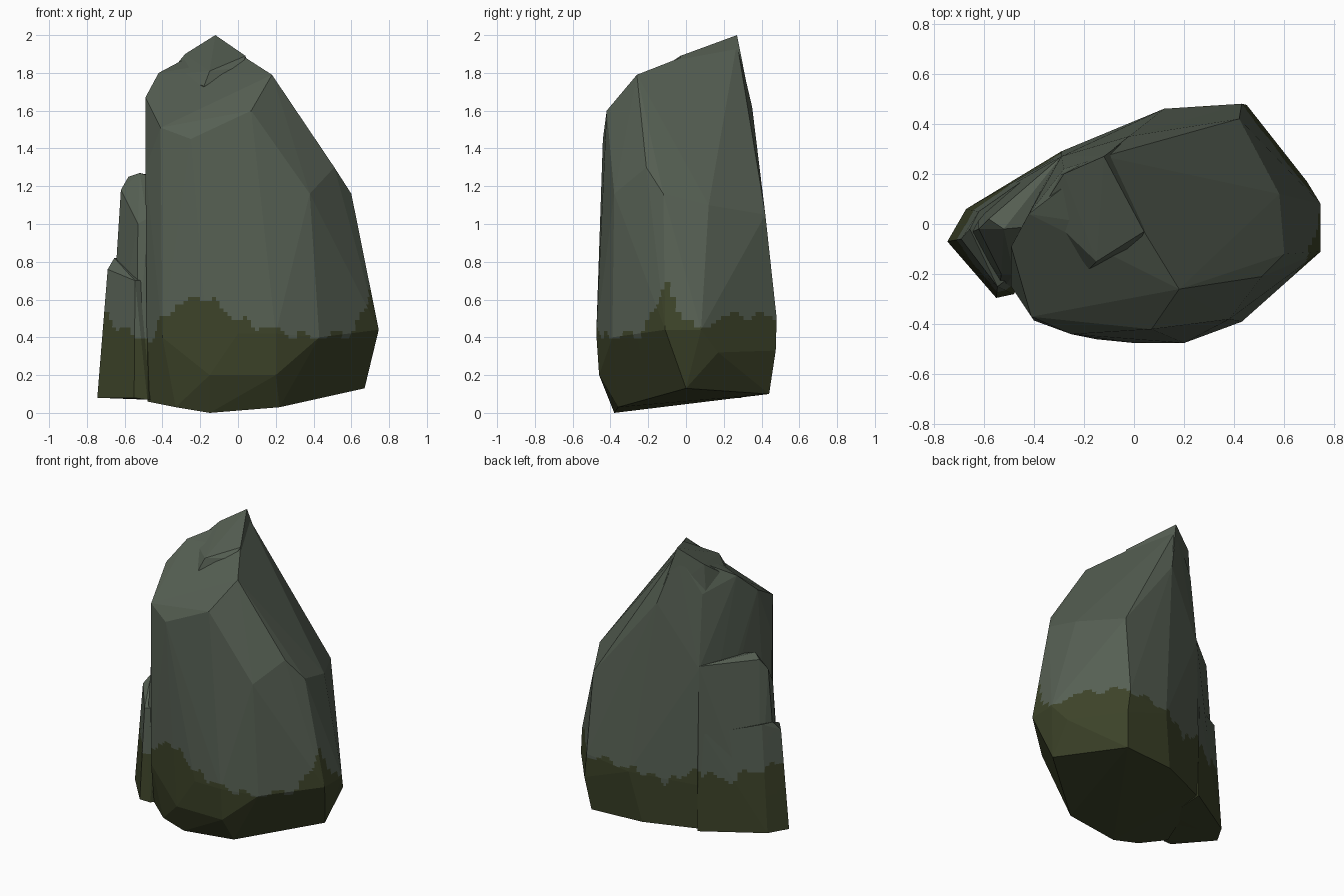
import bpy, bmesh, math
from mathutils import Vector

if "Cube" in bpy.data.objects:
    bpy.data.objects.remove(bpy.data.objects["Cube"])


def material(name, rgb):
    m = bpy.data.materials.new(name)
    m.diffuse_color = (*rgb, 1)
    m.use_nodes = True
    m.node_tree.nodes["Principled BSDF"].inputs["Base Color"].default_value = m.diffuse_color
    return m


STONE = material("grey green stone", (0.092, 0.115, 0.086))
MOSS = material("dark moss", (0.046, 0.056, 0.022))

# Moss line: (angle around the rock in degrees, height)
MOSS_LINE = [(-180, .55), (-163, .45), (-149, .38), (-130, .56), (-113, .62),
             (-90, .50), (-66, .43), (-45, .40), (-22, .42), (-13, .55),
             (-8, .70), (-3, .55), (4, .43), (17, .52), (43, .51), (90, .45),
             (105, .40), (135, .50), (160, .44), (180, .55)]


def moss_height(p):
    a = math.degrees(math.atan2(p.y, p.x))
    for (a0, h0), (a1, h1) in zip(MOSS_LINE, MOSS_LINE[1:]):
        if a <= a1:
            h = h0 + (h1 - h0) * (a - a0) / (a1 - a0)
            break
    return h + 0.02 * math.sin(math.radians(a * 20)) + 0.01 * math.sin(math.radians(a * 33))


def rock(name, points):
    """Faceted chunk: convex hull, sliced finely around the moss line."""
    bm = bmesh.new()
    for p in points:
        bm.verts.new(p)
    res = bmesh.ops.convex_hull(bm, input=bm.verts[:])
    loose = {v for v in res["geom_interior"] + res["geom_unused"]
             if isinstance(v, bmesh.types.BMVert)}
    bmesh.ops.delete(bm, geom=list(loose), context='VERTS')
    bmesh.ops.dissolve_limit(bm, angle_limit=math.radians(1.5),
                             verts=bm.verts[:], edges=bm.edges[:])

    def cut(faces, co, no):
        geom = set(faces)
        for f in faces:
            geom.update(f.edges)
            geom.update(f.verts)
        bmesh.ops.bisect_plane(bm, geom=list(geom), dist=1e-5, plane_co=co, plane_no=no)

    for i in range(22):
        cut(bm.faces[:], (0, 0, 0.333 + i * 0.02), (0, 0, 1))
    for i in range(72):
        a = math.radians(i * 2.5 + 0.7)
        band = [f for f in bm.faces if 0.333 < f.calc_center_median().z < 0.753]
        cut(band, (0, 0, 0), (math.sin(a), -math.cos(a), 0))
    for f in bm.faces:
        c = f.calc_center_median()
        f.material_index = int(c.z < moss_height(c))
        f.smooth = False
    bmesh.ops.recalc_face_normals(bm, faces=bm.faces[:])
    me = bpy.data.meshes.new(name)
    bm.to_mesh(me)
    bm.free()
    me.materials.append(STONE)
    me.materials.append(MOSS)
    bpy.context.collection.objects.link(bpy.data.objects.new(name, me))


# Main boulder
rock("main_boulder", [
    # underside
    (-.33, -.35, .03), (-.15, -.38, 0), (.22, -.36, .03), (.67, 0, .13),
    (.42, .44, .10), (.05, .41, .10), (-.29, .27, .09), (-.48, -.24, .06),
    # widest belt
    (-.15, -.46, .2), (.2, -.46, .2), (-.40, -.385, .4), (0, -.475, .42),
    (.2, -.475, .42), (.43, -.39, .40), (.745, -.11, .44), (.745, .08, .44),
    (.69, .17, .32), (.45, .475, .33), (.43, .48, .5), (.12, .46, .45),
    (-.29, .29, .4),
    # shoulders
    (.38, -.38, 1.16), (.51, -.21, 1.30), (.6, -.12, 1.16), (.58, .12, 1.1),
    (.42, .42, 1.05), (.1, .39, 1.25), (-.29, .27, 1.2), (-.49, -.25, 1.3),
    # upper facets
    (-.41, -.37, 1.51), (-.25, -.44, 1.45), (.07, -.42, 1.60),
    (.18, -.26, 1.79), (.04, -.03, 1.88), (-.49, -.09, 1.67),
    (-.42, .04, 1.80), (-.02, .35, 1.62), (-.12, .27, 1.96), (-.28, .22, 1.7),
])

# Peak, stepping up from the front top facet
rock("peak", [
    (-.12, .27, 2.0), (.04, -.03, 1.89), (-.15, -.15, 1.81), (-.18, -.18, 1.73),
    (.02, -.08, 1.83), (-.37, .06, 1.79), (-.28, .2, 1.9),
    (-.3, .2, 1.6), (-.02, .345, 1.62), (.1, 0, 1.6), (-.2, -.1, 1.6),
])

# Upright slab leaning on the left side
rock("side_slab", [
    (-.52, -.02, 1.27), (-.58, .02, 1.25), (-.62, -.02, 1.18), (-.29, .27, 1.22),
    (-.53, -.2, 1.0), (-.48, -.2, 1.03), (-.3, 0, 1.2),
    (-.69, -.05, .08), (-.62, .08, .08), (-.29, .29, .08), (-.54, -.28, .08),
    (-.48, -.27, .08), (-.3, 0, .07),
])

# Lower outer ledge of the slab
rock("slab_ledge", [
    (-.655, -.02, .82), (-.69, -.06, .76), (-.62, .05, .82), (-.545, -.25, .7),
    (-.745, -.07, .08), (-.67, .06, .08), (-.55, -.295, .08), (-.48, -.28, .07),
    (-.29, .29, .08), (-.32, .26, .75), (-.48, -.2, .7), (-.3, 0, .07),
])
